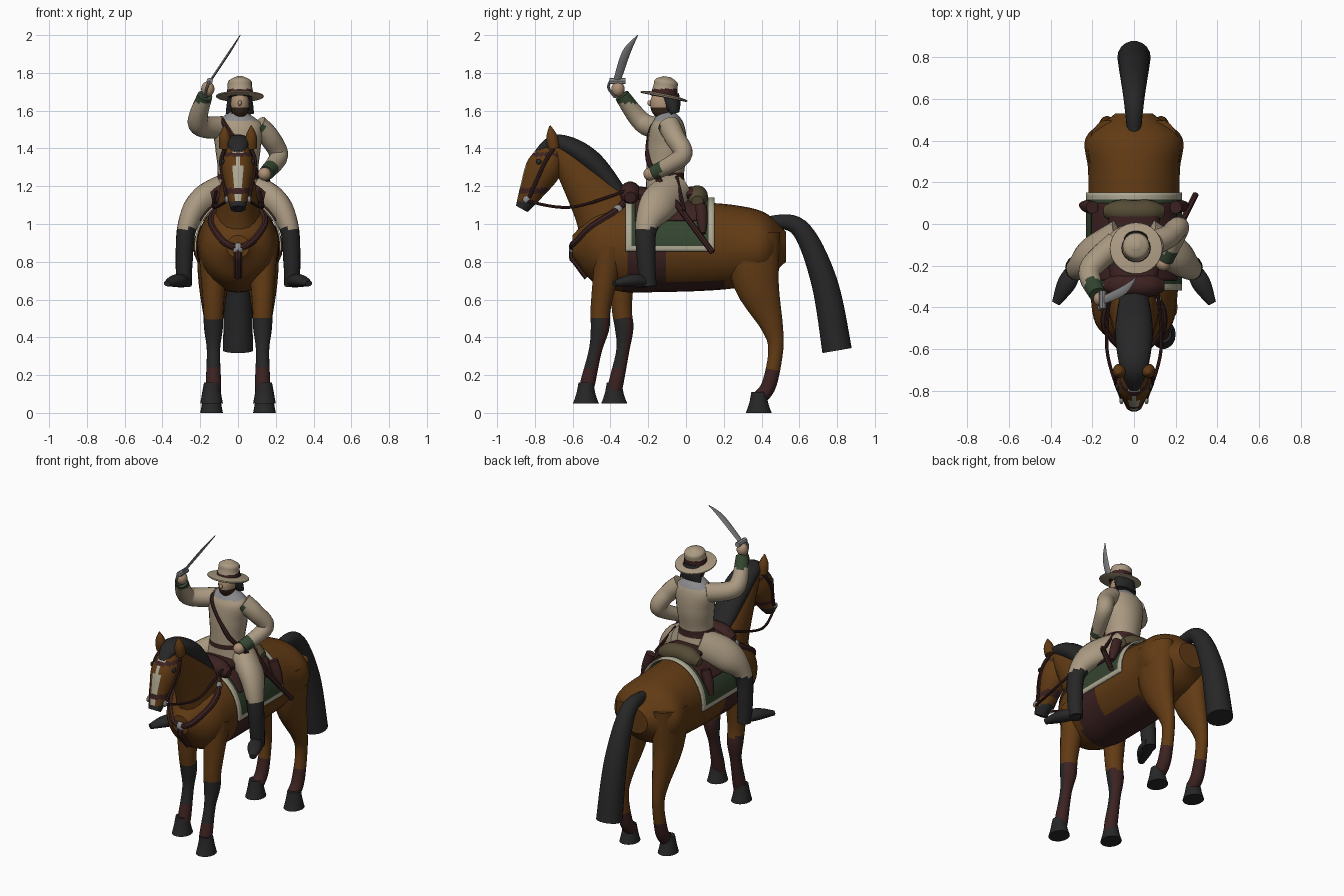
import bpy, bmesh, math
from mathutils import Vector
from mathutils.bvhtree import BVHTree

if "Cube" in bpy.data.objects:
    bpy.data.objects.remove(bpy.data.objects["Cube"])

COLOURS = {"chestnut": (.12, .043, .007), "charcoal": (.02, .02, .02),
           "maroon leather": (.045, .016, .015), "tan cloth": (.4, .32, .22),
           "cream": (.42, .39, .29), "green cloth": (.035, .06, .03),
           "steel": (.26, .26, .27), "olive cloth": (.09, .07, .035),
           "skin": (.42, .28, .18), "dark brown hair": (.04, .02, .01)}
CHESTNUT, CHARCOAL, MAROON, TAN, CREAM, GREEN, STEEL, OLIVE, SKIN, HAIR = COLOURS
MATERIALS = {}
for label, rgb in COLOURS.items():
    material = bpy.data.materials.new(label)
    material.use_nodes = True
    material.diffuse_color = (*rgb, 1)
    material.node_tree.nodes["Principled BSDF"].inputs["Base Color"].default_value = (*rgb, 1)
    MATERIALS[label] = material
SIDES = {"left": 1, "right": -1}


def finish(name, bm, colour):
    """Make a smooth object; colour is a label or a rule of face centre and normal."""
    bmesh.ops.recalc_face_normals(bm, faces=bm.faces)
    bm.normal_update()
    used = []
    for face in bm.faces:
        label = colour(face.calc_center_median(), face.normal) if callable(colour) else colour
        if label not in used:
            used.append(label)
        face.material_index = used.index(label)
    mesh = bpy.data.meshes.new(name)
    bm.to_mesh(mesh)
    bm.free()
    for label in used:
        mesh.materials.append(MATERIALS[label])
    part = bpy.data.objects.new(name, mesh)
    bpy.context.collection.objects.link(part)
    bpy.ops.object.select_all(action='DESELECT')
    part.select_set(True)
    bpy.context.view_layer.objects.active = part
    bpy.ops.object.shade_smooth_by_angle(angle=math.radians(40))
    return part


def spline(points, count):
    """Sample a smooth curve evenly through the points."""
    samples, last = [], len(points) - 1
    for step in range(count + 1):
        start = min(step * last // count, last - 1)
        t = step * last / count - start
        near = [points[max(0, min(last, start + k))] for k in (-1, 0, 1, 2)]
        samples.append(Vector([b + t / 2 * (c - a + t * (2 * a - 5 * b + 4 * c - d + t * (3 * (b - c) + d - a)))
                               for a, b, c, d in zip(*near)]))
    return samples


def bridge(bm, rows, closed):
    for row, following in zip(rows, rows[1:]):
        for k in range(len(row) if closed else len(row) - 1):
            n = (k + 1) % len(row)
            bm.faces.new((row[k], row[n], following[n], following[k]))


def tube(name, path, radii, colour, depth=None, x=0, flip=1, across=(1, 0, 0), sides=18, rings=24):
    """Loft ellipses along a path of (x, y, z), or of (y, z) in the plane at x."""
    path = [p if len(p) == 3 else (x, *p) for p in path]
    spine = spline([(flip * p[0], p[1], p[2]) for p in path], rings)
    sizes = spline(list(zip(radii, depth or radii)), rings)
    bm, rows = bmesh.new(), []
    for i, (centre, size) in enumerate(zip(spine, sizes)):
        along = (spine[min(i + 1, rings)] - spine[max(i - 1, 0)]).normalized()
        u = Vector(across)
        u = (u - along * u.dot(along)).normalized()
        v = along.cross(u)
        angles = [math.tau * k / sides for k in range(sides)]
        rows.append([bm.verts.new(centre + u * size.x * math.cos(a) + v * size.y * math.sin(a))
                     for a in angles])
    bridge(bm, rows, True)
    bm.faces.new(rows[0])
    bm.faces.new(rows[-1])
    return finish(name, bm, colour)


def cord(name, path, radius, colour, **options):
    return tube(name, path, (radius, radius), colour, sides=8, **options)


def ball(name, centre, size, colour, flip=1):
    bm = bmesh.new()
    bmesh.ops.create_uvsphere(bm, u_segments=20, v_segments=14, radius=1)
    bmesh.ops.scale(bm, vec=size, verts=bm.verts)
    bmesh.ops.translate(bm, vec=(flip * centre[0], centre[1], centre[2]), verts=bm.verts)
    return finish(name, bm, colour)


def pair(build, name, *shape, **options):
    for word, flip in SIDES.items():
        build(word + "_" + name, *shape, flip=flip, **options)


# Horse: trunk with girth, neck, head, mane and tail
def trunk_colour(centre, normal):
    girth = -.3 < centre.y < -.12 and centre.z < .88
    belly = -.35 < centre.y < .2 and normal.z < -.8
    return MAROON if girth or belly else CHESTNUT


def head_colour(centre, normal):
    if centre.z < 1.12:
        return CHARCOAL
    if 1.16 < centre.z < 1.19 or 1.36 < centre.z < 1.38:
        return MAROON
    return CREAM if normal.y < -.5 and abs(centre.x) < .02 else CHESTNUT


trunk = tube("horse_trunk", [(-.6, .88), (.53, .88)], (.06, .18, .21, .22, .22, .22, .23, .09), trunk_colour,
             depth=(.06, .19, .24, .24, .235, .22, .18, .08), sides=28, rings=40)
neck = tube("horse_neck", [(-.36, .92), (-.45, 1.1), (-.68, 1.4)], (.15, .11, .06), CHESTNUT, depth=(.2, .16, .06))
tube("horse_head", [(-.68, 1.42), (-.75, 1.3), (-.82, 1.17), (-.87, 1.08)], (.05, .087, .06, .04), head_colour,
     depth=(.05, .095, .065, .035), sides=26, rings=36)
pair(tube, "horse_ear", [(-.7, 1.4), (-.72, 1.52)], (.03, .03, .004), CHESTNUT, x=.07)
pair(ball, "horse_eye", (.08, -.78, 1.33), (.01, .015, .015), CHARCOAL)
tube("mane", [(-.79, 1.37), (-.68, 1.43), (-.5, 1.33), (-.3, 1.1)], (.03, .07, .09, .06), CHARCOAL,
     depth=(.02, .045, .06, .03))
tube("tail", [(.42, 1.01), (.6, .98), (.73, .7), (.8, .33)], (.03, .05, .07, .08), CHARCOAL)


# Horse: legs and hooves, the right foreleg set further back
def foreleg_colour(centre, normal):
    if centre.z > .5:
        return CHESTNUT
    return CHARCOAL if centre.z > .24 and normal.y < .2 else MAROON


def hoof(name, y, z, flip):
    tube(name, [(y, z + .11), (y, z)], (.04, .05, .06), CHARCOAL, depth=(.04, .05, .07), x=.14, flip=flip, rings=4)


FORELEG = [(-.4, .88), (-.45, .57), (-.455, .45), (-.48, .33), (-.52, .16), (-.53, .1)]
for word, flip in SIDES.items():
    back = .15 if word == "right" else 0
    tube(word + "_foreleg", [(y + back * min(1, 1.3 - z), z) for y, z in FORELEG],
         (.08, .055, .05, .035, .04, .035), foreleg_colour, x=.13, flip=flip)
    hoof(word + "_fore_hoof", back - .53, .05, flip)
    hoof(word + "_hind_hoof", .385, 0, flip)
pair(tube, "hind_leg", [(.35, .95), (.37, .7), (.455, .46), (.475, .33), (.44, .15), (.39, .08)],
     (.09, .08, .045, .035, .04, .04), lambda centre, normal: MAROON if centre.z < .22 else CHESTNUT,
     depth=(.15, .125, .06, .04, .04, .04), x=.13)


# Saddle: cloth and flaps draped over the trunk, then seat, rolls and bags
def drape(name, front, rear, low, gap, colour):
    width, height, middle = .23 + gap, .26 + gap, .88
    dip = math.asin((low - middle) / height)
    bm = bmesh.new()
    angles = [dip + (math.pi - 2 * dip) * i / 60 for i in range(61)]
    rows = [[bm.verts.new((width * math.cos(a), front + (rear - front) * j / 30, middle + height * math.sin(a)))
             for a in angles] for j in range(31)]
    bridge(bm, rows, False)
    finish(name, bm, colour).modifiers.new("thickness", 'SOLIDIFY').thickness = .01


def cloth_colour(centre, normal):
    return CREAM if centre.z < .89 or not -.285 < centre.y < .115 else GREEN


drape("saddle_cloth", -.32, .15, .855, 0, cloth_colour)
drape("saddle_flaps", -.27, .1, 1.02, .01, MAROON)
tube("saddle_seat", [(-.31, 1.17), (-.15, 1.14), (.05, 1.16)], (.1, .13, .12), MAROON, depth=(.04, .05, .04))
for name, y, z, colour in (("pommel_roll", -.295, 1.17, MAROON), ("bedroll", .06, 1.15, OLIVE)):
    tube(name, [(-.14, y, z - .03), (0, y, z), (.14, y, z - .03)], (.03, .055, .055, .055, .03), colour,
         across=(0, 1, 0))
pair(tube, "saddle_bag", [(.2, .08, 1.1), (.25, .09, .95)], (.03, .03, .015), MAROON)

# Harness: straps cling to the trunk and neck, bridle and reins hang free
trees = [BVHTree.FromPolygons([v.co for v in part.data.vertices], [tuple(p.vertices) for p in part.data.polygons])
         for part in (trunk, neck)]


def cling(points):
    path = []
    for point in spline(points, 16):
        outward = Vector((point.x, point.y + .3, 0)).normalized()
        hits = [tree.ray_cast(point + outward, -outward)[0] for tree in trees]
        path.append(max([hit for hit in hits if hit] or [point], key=outward.dot))
    return path


strap = cling([(0, -.6, .87), (.09, -.57, .92), (.17, -.4, 1.07), (.15, -.32, 1.15)])
pair(cord, "breast_strap", strap, .018, MAROON)
pair(ball, "strap_buckle", strap[11], (.02, .025, .025), STEEL)
cord("chest_strap", cling([(0, -.6, .87), (0, -.55, .72)]), .02, MAROON)
ball("chest_plate", (0, -.6, .87), (.03, .02, .03), STEEL)
pair(cord, "rein", [(.06, -.84, 1.12), (.13, -.6, 1.09), (.11, -.28, 1.19)], .008, MAROON)
pair(cord, "cheek_strap", [(.06, -.83, 1.14), (.09, -.75, 1.32), (.07, -.7, 1.4)], .01, MAROON)
pair(ball, "bit_ring", (.06, -.845, 1.13), (.01, .02, .02), STEEL)


# Rider: coat with belt and collar, cross strap, legs with boots
def coat_colour(centre, normal):
    if centre.z > 1.545:
        return STEEL
    return MAROON if 1.23 < centre.z < 1.27 else TAN


tube("coat", [(-.1, 1.1), (-.11, 1.25), (-.1, 1.4), (-.1, 1.52), (-.11, 1.59)], (.17, .11, .12, .13, .045),
     coat_colour, depth=(.12, .1, .105, .09, .045), sides=24, rings=48)
cord("cross_strap", [(-.09, -.1, 1.56), (-.06, -.18, 1.51), (.06, -.2, 1.34), (.11, -.14, 1.25)], .014, MAROON)
pair(tube, "leg", [(.05, -.06, 1.18), (.2, -.15, 1.1), (.27, -.21, .98), (.285, -.21, .8), (.285, -.2, .67)],
     (.09, .075, .052, .045, .04), lambda centre, normal: CHARCOAL if centre.z < .98 else TAN,
     depth=(.1, .1, .06, .05, .045), rings=36)
pair(tube, "boot_foot", [(.265, -.175, .69), (.32, -.28, .7), (.375, -.38, .685)], (.025, .045, .02), CHARCOAL,
     depth=(.025, .035, .015))

# Rider: bent left arm, raised right arm, cuffs and hands
tube("left_arm", [(.1, -.09, 1.52), (.165, -.06, 1.46), (.215, -.02, 1.36), (.15, -.17, 1.27)],
     (.06, .055, .05, .04), lambda centre, normal: GREEN if centre.y < -.135 else TAN)
tube("right_arm", [(-.08, -.09, 1.51), (-.21, -.22, 1.53), (-.175, -.34, 1.68)],
     (.06, .055, .04), lambda centre, normal: GREEN if centre.z > 1.64 else TAN)
ball("left_hand", (.14, -.19, 1.265), (.035, .035, .035), SKIN)
ball("right_hand", (-.16, -.36, 1.715), (.035, .035, .04), SKIN)

# Rider: bearded head, hair and brimmed hat
ball("rider_head", (.01, -.125, 1.635), (.05, .065, .08),
     lambda centre, normal: HAIR if centre.y > -.115 or centre.z < 1.61 else SKIN)
ball("nose", (.01, -.19, 1.64), (.01, .015, .015), SKIN)
tube("back_hair", [(-.085, 1.68), (-.06, 1.585)], (.06, .07, .075), CHARCOAL, depth=(.05, .045, .025), x=.01)
tube("hat_brim", [(-.118, 1.67), (-.114, 1.69)], (.12, .125, .06), TAN, x=.01, sides=32, rings=4)
tube("hat_crown", [(-.118, 1.67), (-.1, 1.78)], (.07, .07, .065, .06, .02),
     lambda centre, normal: MAROON if centre.z < 1.715 else TAN, x=.01)

# Raised sabre and hanging scabbard
tube("sabre_blade", [(-.145, -.365, 1.76), (-.045, -.315, 1.91), (.012, -.255, 2)], (.02, .022, .002), STEEL,
     depth=(.006, .006, .002), across=(0, 1, 0), sides=8)
cord("sabre_grip", [(-.175, -.365, 1.67), (-.148, -.365, 1.76)], .013, STEEL)
cord("sabre_guard", [(-.15, -.405, 1.757), (-.15, -.32, 1.757)], .017, STEEL)
cord("knuckle_bow", [(-.15, -.4, 1.757), (-.165, -.41, 1.72), (-.175, -.375, 1.67)], .007, STEEL)
cord("scabbard", [(.15, -.15, 1.24), (.295, .14, .85)], .016, MAROON)
cord("scabbard_sling", [(.11, -.05, 1.25), (.23, -.01, 1.07)], .01, MAROON)
